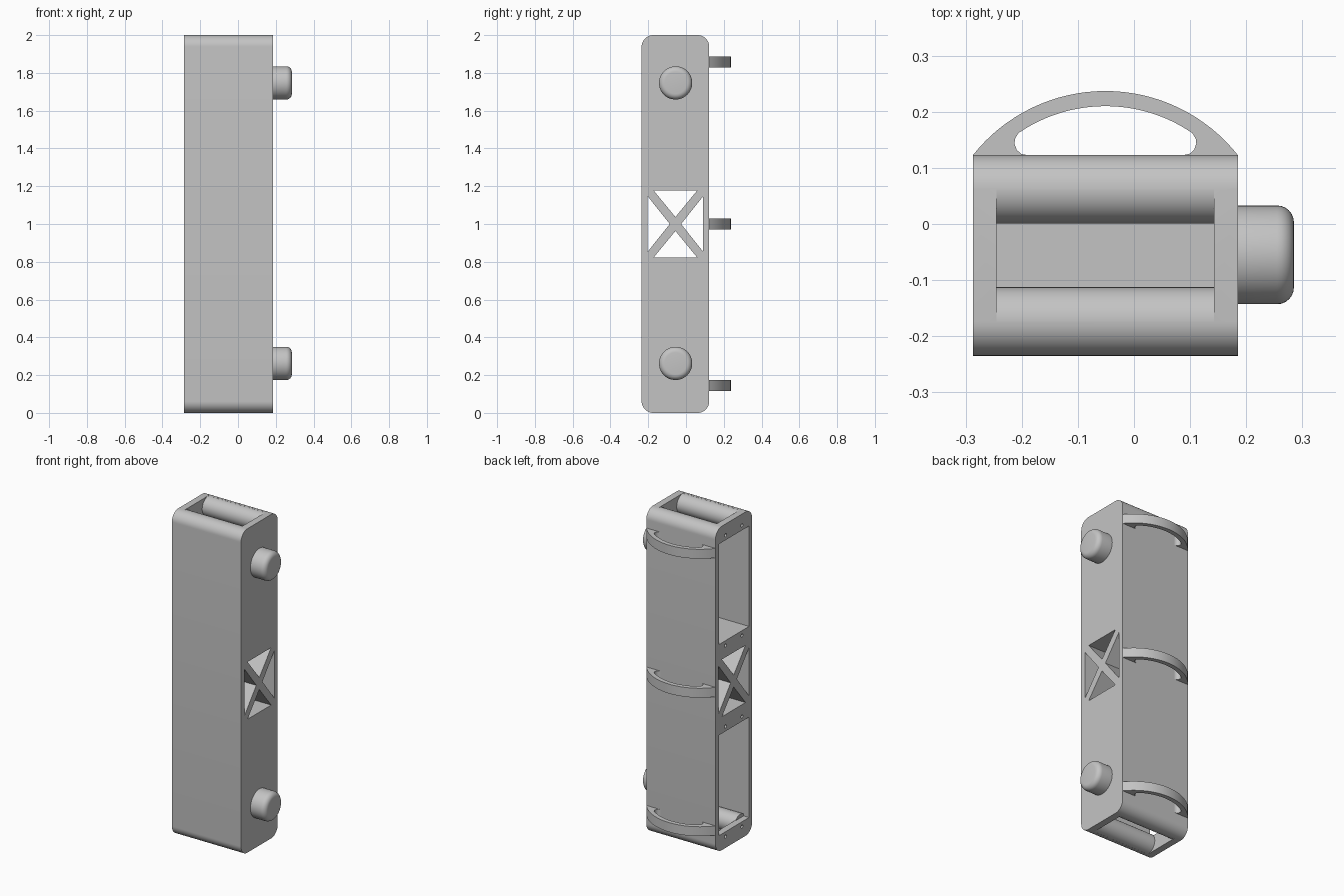
import bpy
import bmesh
from math import sin, cos, pi, asin, radians
from mathutils import Matrix

cube = bpy.data.objects.get("Cube")
if cube:
    bpy.data.objects.remove(cube, do_unlink=True)

grey = bpy.data.materials.new("light grey plastic")
grey.use_nodes = True
colour = (0.55, 0.55, 0.55, 1)
grey.diffuse_color = colour
grey.node_tree.nodes["Principled BSDF"].inputs["Base Color"].default_value = colour

# Main dimensions
X0, X1 = -0.287, 0.185          # open side, knob side
Y0, Y1 = -0.235, 0.123          # front, back
XIN = 0.143                     # inner end of the compartments
R = 0.0615                      # corner and roller radius
YC = (Y0 + Y1) / 2
XC = (X0 + X1) / 2


def finish(name, bm):
    bmesh.ops.recalc_face_normals(bm, faces=bm.faces)
    mesh = bpy.data.meshes.new(name)
    bm.to_mesh(mesh)
    bm.free()
    ob = bpy.data.objects.new(name, mesh)
    bpy.context.collection.objects.link(ob)
    mesh.materials.append(grey)
    return ob


def activate(ob):
    bpy.ops.object.select_all(action='DESELECT')
    ob.select_set(True)
    bpy.context.view_layer.objects.active = ob


def smooth(ob):
    activate(ob)
    bpy.ops.object.shade_smooth_by_angle(angle=radians(30))


def prism(name, points, axis, a, b):
    """Extrude a flat outline along x (yz outline) or z (xy outline)."""
    bm = bmesh.new()
    if axis == 'X':
        verts = [bm.verts.new((a, p, q)) for p, q in points]
        move = (b - a, 0, 0)
    else:
        verts = [bm.verts.new((p, q, a)) for p, q in points]
        move = (0, 0, b - a)
    face = bm.faces.new(verts)
    ext = bmesh.ops.extrude_face_region(bm, geom=[face], use_keep_orig=True)
    new = [g for g in ext["geom"] if isinstance(g, bmesh.types.BMVert)]
    bmesh.ops.translate(bm, verts=new, vec=move)
    return finish(name, bm)


def rect(y0, y1, z0, z1):
    return [(y0, z0), (y1, z0), (y1, z1), (y0, z1)]


def circle(y, z, r, n):
    return [(y + r * cos(2 * pi * i / n), z + r * sin(2 * pi * i / n)) for i in range(n)]


def cut(target, cutter):
    cutter.hide_render = True
    mod = target.modifiers.new("cut", 'BOOLEAN')
    mod.operation = 'DIFFERENCE'
    mod.solver = 'EXACT'
    mod.object = cutter
    activate(target)
    bpy.ops.object.modifier_apply(modifier=mod.name)
    bpy.data.objects.remove(cutter, do_unlink=True)


# Case: rounded rectangle run from side to side
outline = []
corners = [(Y1 - R, 2 - R), (Y0 + R, 2 - R), (Y0 + R, R), (Y1 - R, R)]
for k, (cy, cz) in enumerate(corners):
    for i in range(13):
        a = (k + i / 12) * pi / 2
        outline.append((cy + R * cos(a), cz + R * sin(a)))
case = prism("case", outline, 'X', X0, X1)

# Upper and lower compartments, end slots and screw holes
for s in (1, -1):
    z0, z1 = sorted((1 + s * 0.28, 1 + s * 0.9))
    cut(case, prism("compartment_cutter", rect(-0.205, 0.09, z0, z1), 'X', X0 - 0.1, XIN))
    z0, z1 = sorted((1 + s * 0.85, 1 + s * 1.1))
    cut(case, prism("slot_cutter", rect(Y0 + R, Y1 - R, z0, z1), 'X', -0.245, XIN - 0.0005))
    for y in (YC - 0.08, YC + 0.08):
        for d in (0.25, 0.93):
            hole = circle(y, 1 + s * d, 0.01, 16)
            cut(case, prism("screw_hole_cutter", hole, 'X', X0 - 0.1, X0 + 0.03))

# Cross-braced window: four triangular tunnels
for s in (1, -1):
    ends = [(YC - 0.115, 1 + s * 0.177), (YC + 0.115, 1 + s * 0.177), (YC, 1 + s * 0.037)]
    cut(case, prism("window_cutter", ends, 'X', X0 - 0.1, X1 + 0.1))
    sides = [(YC + s * 0.147, 0.853), (YC + s * 0.147, 1.147), (YC + s * 0.03, 1)]
    cut(case, prism("window_cutter", sides, 'X', X0 - 0.1, X1 + 0.1))
smooth(case)

# Round bars beside each end slot
for end, z in (("top", 2 - R), ("bottom", R)):
    for side, y in (("front", Y0 + R), ("back", Y1 - R)):
        bar = circle(y, z, R - 0.0005, 48)
        smooth(prism(f"{end}_{side}_bar", bar, 'X', -0.25, XIN + 0.005))

# Knobs with a rounded rim
for name, z in (("upper_knob", 1.747), ("lower_knob", 0.262)):
    bm = bmesh.new()
    turn = Matrix.Translation((0.23, -0.055, z)) @ Matrix.Rotation(pi / 2, 4, 'Y')
    bmesh.ops.create_cone(bm, cap_ends=True, segments=48, radius1=0.088,
                          radius2=0.088, depth=0.11, matrix=turn)
    rim = [e for e in bm.edges if all(v.co.x > 0.25 for v in e.verts)]
    bmesh.ops.bevel(bm, geom=rim, offset=0.03, segments=6, profile=0.5, affect='EDGES')
    smooth(finish(name, bm))


# Curved strap loops on the back
def arc(r, half, n=32):
    a = asin(half / r)
    return [(XC + r * sin(a - 2 * a * i / n), -0.064 + r * cos(a - 2 * a * i / n))
            for i in range(n + 1)]


fillet = [(0.14, Y1), (0.15, 0.125), (0.158, 0.132), (0.162, 0.143), (0.161, 0.152)]
loop = arc(0.301, 0.236)
loop += [(XC - x, y) for x, y in fillet]
loop += arc(0.274, 0.155)[::-1]
loop += [(XC + x, y) for x, y in fillet[::-1]]
for name, z in (("upper_loop", 1.858), ("middle_loop", 1.0), ("lower_loop", 0.145)):
    smooth(prism(name, loop, 'Z', z - 0.029, z + 0.029))
